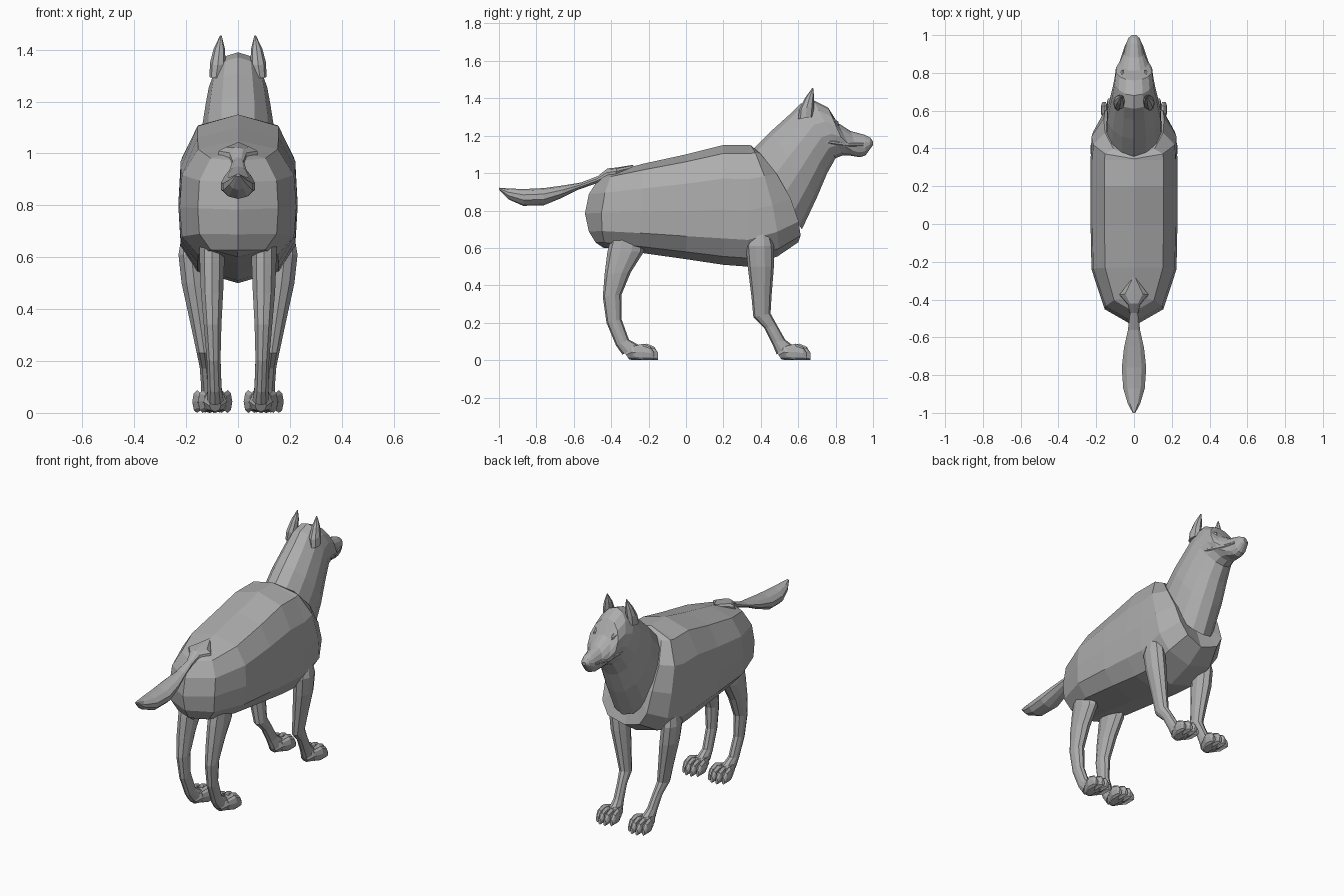
import bpy, bmesh, math
from mathutils import Vector

fur = bpy.data.materials.new("grey fur")
fur.diffuse_color = (0.42, 0.42, 0.42, 1)


def oval(n):
    """Closed cross-section as (sideways fraction, fraction from top to bottom)."""
    return [(math.sin(a), (1 - math.cos(a)) / 2)
            for a in (2 * math.pi * i / n for i in range(n))]


def loft(name, sections, ring, mirror=False):
    """Skin rings. Section: top y, top z, bottom y, bottom z, half width, centre x, bow."""
    bm = bmesh.new()
    rows = []
    for s in sections:
        yt, zt, yb, zb, w, cx, bow = (list(s) + [0, 0])[:7]
        rows.append([bm.verts.new((cx + w * u,
                                   yt + (yb - yt) * t + bow * max(0, math.sin(math.pi * t)) ** 0.6,
                                   zt + (zb - zt) * t)) for u, t in ring])
    n = len(ring)
    for a, b in zip(rows, rows[1:]):
        for i in range(n):
            bm.faces.new((a[i], a[(i + 1) % n], b[(i + 1) % n], b[i]))
    for row in (rows[0], rows[-1]):
        mid = bm.verts.new(sum((v.co for v in row), Vector()) / n)
        for i in range(n):
            bm.faces.new((row[i], row[(i + 1) % n], mid))
    bmesh.ops.remove_doubles(bm, verts=bm.verts, dist=0.0005)
    bmesh.ops.recalc_face_normals(bm, faces=bm.faces)
    mesh = bpy.data.meshes.new(name)
    bm.to_mesh(mesh)
    bm.free()
    mesh.materials.append(fur)
    obj = bpy.data.objects.new(name, mesh)
    bpy.context.collection.objects.link(obj)
    if mirror:
        obj.modifiers.new("mirror", 'MIRROR')
    return obj


# Barrel-shaped body with twelve flat sides
half = [(0, 0), (0.68, 0.07), (0.96, 0.28), (1, 0.54), (0.96, 0.78), (0.68, 0.93), (0, 1)]
barrel = half + [(-u, t) for u, t in half[-2:0:-1]]
loft("body", [
    (-0.42, 1.00, -0.44, 0.60, 0.0, 0, -0.11),
    (-0.38, 1.01, -0.42, 0.60, 0.155, 0, -0.05),
    (-0.23, 1.05, -0.25, 0.575, 0.225),
    (0.00, 1.10, 0.00, 0.54, 0.23),
    (0.20, 1.15, 0.20, 0.51, 0.23),
    (0.34, 1.15, 0.33, 0.50, 0.23),
    (0.345, 1.15, 0.49, 0.555, 0.225, 0, 0.04),
    (0.35, 1.14, 0.60, 0.63, 0.16, 0, 0.075),
], barrel)

# Neck rising into the head and muzzle
loft("neck_and_head", [
    (0.33, 1.10, 0.62, 0.70, 0.15),
    (0.45, 1.22, 0.70, 0.87, 0.145),
    (0.55, 1.31, 0.755, 1.00, 0.128),
    (0.61, 1.37, 0.80, 1.08, 0.115),
    (0.68, 1.39, 0.84, 1.095, 0.105),
    (0.76, 1.35, 0.87, 1.095, 0.098),
    (0.81, 1.27, 0.90, 1.09, 0.075),
    (0.88, 1.225, 0.93, 1.085, 0.055),
    (0.955, 1.205, 0.96, 1.095, 0.042),
    (0.985, 1.19, 0.985, 1.13, 0.03),
    (1.00, 1.17, 1.00, 1.15, 0.012),
], oval(14))

# Pointed ears
loft("ears", [
    (0.60, 1.29, 0.68, 1.30, 0.025, 0.085),
    (0.605, 1.34, 0.685, 1.36, 0.030, 0.078),
    (0.635, 1.40, 0.685, 1.405, 0.022, 0.072),
    (0.675, 1.455, 0.68, 1.455, 0.003, 0.066),
], oval(8), True)

# Eyes and the lip ridge along the muzzle
loft("eyes", [
    (0.768, 1.285, 0.772, 1.265, 0.006, 0.07),
    (0.785, 1.295, 0.79, 1.25, 0.018, 0.068),
    (0.815, 1.275, 0.815, 1.255, 0.005, 0.06),
], oval(6), True)
loft("lips", [
    (0.72, 1.178, 0.72, 1.168, 0.004, 0.10),
    (0.80, 1.172, 0.80, 1.152, 0.008, 0.088),
    (0.87, 1.162, 0.87, 1.142, 0.008, 0.066),
    (0.95, 1.160, 0.95, 1.145, 0.004, 0.043),
], oval(6), True)

# Tail with a flared root and a full brush
loft("tail", [
    (-0.28, 1.045, -0.30, 1.00, 0.01),
    (-0.37, 1.03, -0.38, 0.97, 0.08),
    (-0.42, 1.025, -0.43, 0.96, 0.035),
    (-0.47, 0.985, -0.48, 0.945, 0.022),
    (-0.56, 0.95, -0.58, 0.91, 0.035),
    (-0.65, 0.935, -0.67, 0.865, 0.056),
    (-0.76, 0.92, -0.76, 0.828, 0.068),
    (-0.87, 0.915, -0.87, 0.825, 0.060),
    (-0.95, 0.918, -0.95, 0.86, 0.035),
    (-1.00, 0.922, -0.998, 0.91, 0.008),
], oval(10))

# Legs: each section runs from the rear edge to the front edge
loft("front_legs", [
    (0.36, 0.70, 0.44, 0.71, 0.030, 0.185),
    (0.32, 0.61, 0.47, 0.61, 0.052, 0.180),
    (0.33, 0.50, 0.47, 0.50, 0.052, 0.168),
    (0.35, 0.34, 0.458, 0.35, 0.040, 0.145),
    (0.36, 0.23, 0.452, 0.25, 0.032, 0.130),
    (0.42, 0.17, 0.485, 0.19, 0.027, 0.122),
    (0.46, 0.09, 0.53, 0.11, 0.028, 0.115),
    (0.485, 0.03, 0.57, 0.08, 0.035, 0.110),
], oval(10), True)
loft("hind_legs", [
    (-0.40, 0.66, -0.22, 0.66, 0.050, 0.100),
    (-0.42, 0.58, -0.225, 0.58, 0.050, 0.100),
    (-0.435, 0.46, -0.295, 0.47, 0.045, 0.100),
    (-0.445, 0.34, -0.345, 0.35, 0.036, 0.098),
    (-0.425, 0.20, -0.345, 0.22, 0.028, 0.094),
    (-0.375, 0.08, -0.305, 0.11, 0.028, 0.090),
    (-0.34, 0.03, -0.25, 0.08, 0.034, 0.088),
], oval(10), True)

# Paws: a low pad and four separate arched toes
for label, y, x in (("front", 0.48, 0.11), ("hind", -0.335, 0.088)):
    loft(label + "_paws", [
        (y, 0.05, y + 0.03, 0.005, 0.022, x),
        (y + 0.04, 0.085, y + 0.05, 0.0, 0.045, x),
        (y + 0.10, 0.08, y + 0.10, 0.0, 0.054, x),
        (y + 0.13, 0.05, y + 0.13, 0.005, 0.045, x),
    ], oval(8), True)
    for i, off in enumerate((-0.048, -0.017, 0.017, 0.048)):
        tip = y + (0.165 if abs(off) > 0.03 else 0.185)
        loft(f"{label}_toes_{i + 1}", [
            (tip - 0.11, 0.075, tip - 0.11, 0.01, 0.010, x + off * 0.7),
            (tip - 0.06, 0.088, tip - 0.06, 0.0, 0.018, x + off),
            (tip - 0.02, 0.072, tip - 0.015, 0.0, 0.017, x + off),
            (tip, 0.04, tip, 0.0, 0.009, x + off),
        ], oval(8), True)
